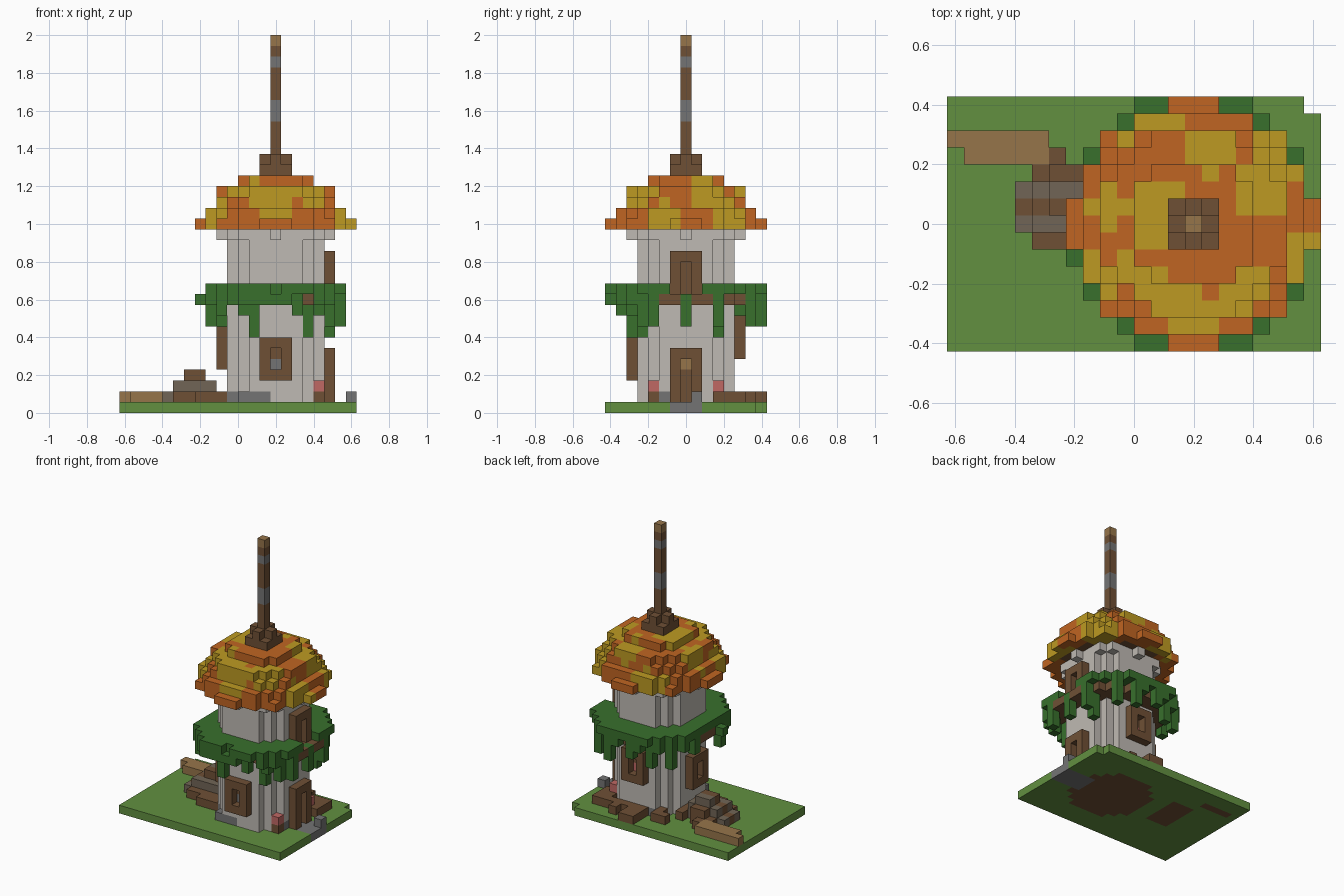
import bpy, bmesh, random
from mathutils import Vector

if "Cube" in bpy.data.objects:
    bpy.data.objects.remove(bpy.data.objects["Cube"])
rng = random.Random(4)
V = 2 / 35                       # edge of one block
COLOURS = {"grass": "629040", "leaf": "38702c", "orange": "c06522", "yellow": "bd9a22",
           "plaster": "bfbab3", "wood": "6f5035", "stone": "747474",
           "weathered_wood": "716556", "pink": "c06864", "light_wood": "96754a"}


def linear(h):
    parts = [int(h[i:i + 2], 16) / 255 for i in (0, 2, 4)]
    return [c / 12.92 if c < 0.04 else ((c + 0.055) / 1.055) ** 2.4 for c in parts] + [1]


MATS = {}
for name, code in COLOURS.items():
    m = bpy.data.materials.new(name)
    m.use_nodes = True
    m.diffuse_color = linear(code)
    m.node_tree.nodes["Principled BSDF"].inputs["Base Color"].default_value = linear(code)
    MATS[name] = m

grid = {}                        # block -> (part, colour), centred on the tower axis


def put(part, colour, xs, ys, zs):
    """Fill a box of blocks given inclusive ranges."""
    for x in range(xs[0], xs[1] + 1):
        for y in range(ys[0], ys[1] + 1):
            for z in range(zs[0], zs[1] + 1):
                grid[x, y, z] = (part, colour)


def disc(limit):
    return [(x, y) for x in range(-8, 9) for y in range(-7, 8) if x * x + y * y <= limit]


# Ground slab with one notched corner, soil patches and the entrance path
put("ground", "grass", (-14, 7), (-7, 7), (0, 0))
del grid[7, 7, 0]
for x, y in disc(20):
    grid[x, y, 0] = ("ground", "wood")
put("ground", "wood", (-9, -7), (-1, 3), (0, 0))
put("ground", "wood", (-13, -10), (5, 5), (0, 0))
put("path", "stone", (4, 7), (-1, 1), (0, 0))
put("path", "stone", (7, 7), (1, 1), (1, 1))

# Garden border around the back and left
for x, y in disc(50):
    r = x * x + y * y
    if r > 20 and (y >= 3 or (x <= -5 and y >= -2)) and x < 6 and rng.random() < 0.7:
        grid[x, y, 1] = ("garden_border", "wood")

# Round tower
for z in range(1, 17):
    for x, y in disc(25 if z == 16 else 20):
        base = z == 1 and rng.random() < 0.4
        grid[x, y, z] = ("tower", "stone" if base else "plaster")
put("foundation", "stone", (-3, -2), (-4, -4), (1, 1))
put("foundation", "stone", (4, 4), (-3, -3), (1, 1))

# Flower pots beside the entrance
for y in (-3, 3):
    put("flower_pot", "wood", (4, 4), (y, y), (1, 1))
    put("flower_pot", "pink", (4, 4), (y, y), (2, 2))


def opening(part, side, z0, z1, low, pane, pane_z):
    """Frame standing out of the wall with a sunken centre."""
    sx, sy = side
    for t in (-1, 0, 1):
        for z in range(z0, z1 + 1):
            sunk = t == 0 and low <= z < z1
            depth = 4 if sunk else 5
            cell = (sx * depth + sy * t, sy * depth + sx * t, z)
            grid[cell] = (part, pane if sunk and z == pane_z else "wood")


# Leafy balcony: plank deck, irregular foliage, hanging vines
for x, y in disc(58):
    r = x * x + y * y
    if r <= 20 or abs(x) > 6:
        continue
    if r <= 41:
        grid[x, y, 10] = ("balcony_deck", "wood")
    elif rng.random() < 0.6:
        grid[x, y, 10] = ("foliage", "leaf")
    by_door = x >= 4 and abs(y) <= 1
    if not by_door and (r <= 53 or rng.random() < 0.75):
        grid[x, y, 11] = ("foliage", "leaf")
grid[-7, -2, 10] = ("foliage", "leaf")
grid.pop((0, -7, 11), None)
VINES = [(-6, -3, 8), (-5, -5, 9), (-3, -5, 9), (-2, -5, 7), (2, -6, 9), (3, -4, 7),
         (4, -5, 9), (5, -4, 8), (6, -3, 8), (6, 3, 8), (5, 3, 7), (6, 0, 8),
         (4, 6, 8), (2, 7, 8), (-1, 7, 9), (-3, 6, 8), (-5, 5, 8), (-6, 2, 9)]
for x, y, low in VINES:
    put("vine", "leaf", (x, x), (y, y), (low, 10))

opening("front_window", (0, -1), 3, 6, 4, "stone", 4)
opening("back_window", (0, 1), 5, 8, 6, "pink", 6)
opening("left_window", (-1, 0), 4, 7, 5, "yellow", 5)
opening("entrance_door", (1, 0), 1, 5, 1, "light_wood", 4)
opening("balcony_door", (1, 0), 11, 14, 11, "wood", 11)

# Stepped domed roof with plank underside and round yellow spots
SPOTS = [(0, -5, 19, 1.5), (-6, -3, 18, 1.8), (6, -2, 18, 1.6), (-2, 0, 21, 1.6),
         (-2, 1, 21, 1.6), (4, 2, 20, 1.9), (5, 4, 18, 1.9), (3, -4, 20, 1.7),
         (-2, -4, 20, 1.6), (-4, -3, 20, 1.3), (-5, 1, 19, 1.5), (1, 4, 20, 1.6),
         (-2, 6, 18, 1.6), (0, -6, 18, 1.1), (-4, 5, 18, 1.3), (6, -1, 17, 1.2)]
for z, limit in ((17, 50), (18, 48), (19, 34), (20, 29), (21, 13)):
    for x, y in disc(limit):
        p = Vector((x, y, z))
        spot = any((p - Vector(s[:3])).length <= s[3] for s in SPOTS)
        colour = "yellow" if spot else "orange"
        if z == 17 and x * x + y * y <= 30:
            colour = "wood"
        grid[x, y, z] = ("roof", colour)

# Finial collar and banded mast
put("mast_collar", "wood", (-1, 1), (-1, 1), (22, 22))
put("mast_collar", "wood", (-1, 1), (0, 0), (23, 23))
put("mast_collar", "wood", (0, 0), (-1, 1), (23, 23))
put("mast", "wood", (0, 0), (0, 0), (24, 33))
for z in (27, 28, 32):
    grid[0, 0, z] = ("mast", "stone")
grid[0, 0, 34] = ("mast", "light_wood")

# Wood pile, lying to the left of the tower
for y, x0, x1, top in ((-2, -7, -6, 1), (-1, -9, -6, 1), (0, -10, -6, 2),
                       (1, -10, -6, 3), (2, -10, -6, 3), (3, -9, -7, 2), (4, -8, -8, 1)):
    for z in range(1, top + 1):
        inset = (0, 1, 2)[z - 1]
        tone = "weathered_wood" if y in (0, 2) else "wood"
        put("wood_pile", tone, (x0 + inset, x1 if z < 3 else -7), (y, y), (z, z))

# Fallen log
put("log", "light_wood", (-14, -9), (5, 5), (1, 1))
put("log", "light_wood", (-13, -9), (4, 4), (1, 1))


def build(part):
    """Turn one part's blocks into a mesh of exposed faces only."""
    bm = bmesh.new()
    slots = sorted({c for p, c in grid.values() if p == part})
    verts = {}
    for cell, (owner, colour) in grid.items():
        if owner != part:
            continue
        for axis in range(3):
            for sign in (0, 1):
                near = list(cell)
                near[axis] += 2 * sign - 1
                if tuple(near) in grid:
                    continue
                loop = []
                for a, b in ((0, 0), (1, 0), (1, 1), (0, 1)):
                    k = list(cell)
                    k[axis] += sign
                    k[(axis + 1) % 3] += a
                    k[(axis + 2) % 3] += b
                    k = tuple(k)
                    if k not in verts:
                        verts[k] = bm.verts.new((0.2 + (k[0] - 0.5) * V, (k[1] - 0.5) * V, k[2] * V))
                    loop.append(verts[k])
                face = bm.faces.new(loop if sign else loop[::-1])
                face.material_index = slots.index(colour)
    mesh = bpy.data.meshes.new(part)
    bm.to_mesh(mesh)
    bm.free()
    for s in slots:
        mesh.materials.append(MATS[s])
    bpy.context.collection.objects.link(bpy.data.objects.new(part, mesh))


for part in sorted({p for p, c in grid.values()}):
    build(part)
